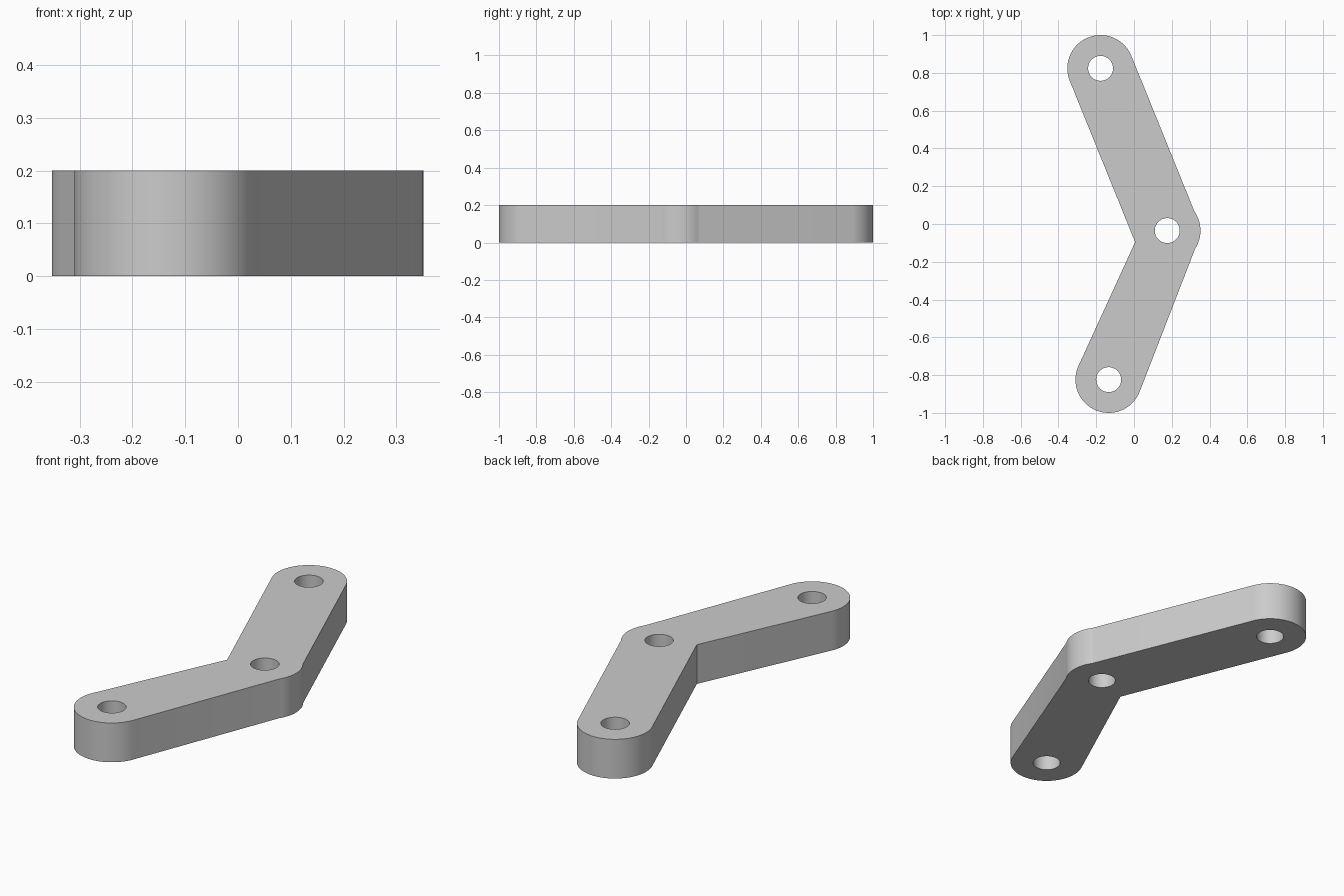
import bpy, bmesh, math
from mathutils import Vector

if "Cube" in bpy.data.objects:
    bpy.data.objects.remove(bpy.data.objects["Cube"])

HEIGHT, R, HOLE_R = 0.2, 0.176, 0.066
TOP, ELBOW, BOTTOM = Vector((-0.177, 0.824)), Vector((0.176, -0.035)), Vector((-0.134, -0.824))
INNER = Vector((0.006, -0.096))        # sharp inner corner of the bend
ELBOW_ARC = (math.radians(-33), math.radians(35))


def on_circle(c, r, a):
    return c + Vector((math.cos(a), math.sin(a))) * r


def arc(c, r, a0, a1, n):
    return [on_circle(c, r, a0 + (a1 - a0) * i / n) for i in range(n + 1)]


def tangent_angle(c, r, p, side):
    """Angle on the circle where the line from p touches it."""
    d = p - c
    return math.atan2(d.y, d.x) + side * math.acos(r / d.length)


# Outline: elbow arc, upper end, inner corner, lower end
elbow = arc(ELBOW, R, *ELBOW_ARC, 16)
t0 = tangent_angle(TOP, R, elbow[-1], 1)
t1 = tangent_angle(TOP, R, INNER, -1) % math.tau
b0 = tangent_angle(BOTTOM, R, INNER, 1) % math.tau
b1 = tangent_angle(BOTTOM, R, elbow[0], -1) % math.tau
outline = elbow + arc(TOP, R, t0, t1, 48) + [INNER] + arc(BOTTOM, R, b0, b1, 48)
loops = [outline] + [arc(c, HOLE_R, 0, math.tau, 48)[:-1] for c in (TOP, ELBOW, BOTTOM)]

# Filled flat profile with three holes, extruded to the plate thickness
curve = bpy.data.curves.new("bent_link", 'CURVE')
curve.dimensions = '2D'
curve.fill_mode = 'BOTH'
curve.extrude = HEIGHT / 2
for pts in loops:
    s = curve.splines.new('POLY')
    s.points.add(len(pts) - 1)
    for p, q in zip(s.points, pts):
        p.co = (q.x, q.y, 0, 1)
    s.use_cyclic_u = True
link = bpy.data.objects.new("bent_link", curve)
bpy.context.collection.objects.link(link)
bpy.context.view_layer.objects.active = link
link.select_set(True)
bpy.ops.object.convert(target='MESH')
link = bpy.context.object

# Weld caps to walls and stand the link on the floor
bm = bmesh.new()
bm.from_mesh(link.data)
bmesh.ops.remove_doubles(bm, verts=bm.verts, dist=1e-5)
bmesh.ops.recalc_face_normals(bm, faces=bm.faces)
bmesh.ops.translate(bm, verts=bm.verts, vec=(0, 0, HEIGHT / 2))
bm.to_mesh(link.data)
bm.free()
bpy.ops.object.shade_smooth_by_angle(angle=math.radians(10))

grey = bpy.data.materials.new("light grey")
grey.diffuse_color = (0.6, 0.6, 0.6, 1)
grey.use_nodes = True
grey.node_tree.nodes["Principled BSDF"].inputs["Base Color"].default_value = grey.diffuse_color
link.data.materials.clear()
link.data.materials.append(grey)
